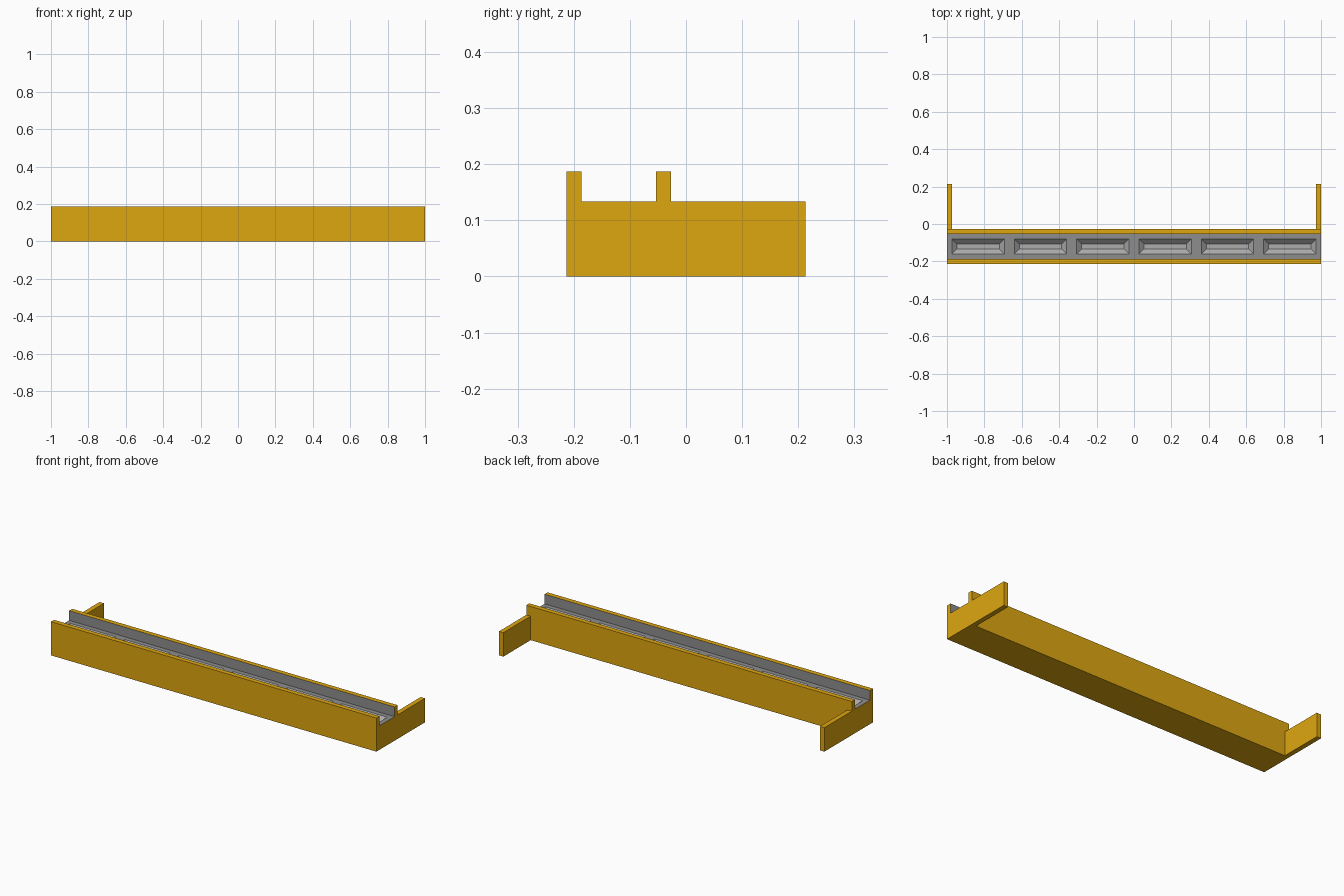
import bpy, bmesh

if "Cube" in bpy.data.objects:
    bpy.data.objects.remove(bpy.data.objects["Cube"])

T = 0.0267                       # wall thickness
Y0, Y1 = -0.2133, -0.0267        # front and back of the channel
TOP, FLOOR, END = 0.187, 0.1333, 1.0
COUNT, PITCH = 6, 1 / 3


def material(name, rgb):
    m = bpy.data.materials.new(name)
    m.diffuse_color = (*rgb, 1)
    m.use_nodes = True
    m.node_tree.nodes["Principled BSDF"].inputs["Base Color"].default_value = m.diffuse_color
    return m


def finish(name, bm, mats):
    me = bpy.data.meshes.new(name)
    bm.to_mesh(me)
    bm.free()
    for m in mats:
        me.materials.append(m)
    ob = bpy.data.objects.new(name, me)
    bpy.context.collection.objects.link(ob)
    return ob


def sweep(bm, profile, xs):
    """Sweep an open y-z profile through the x stations; returns verts and faces."""
    rows = [[bm.verts.new((x, y, z)) for y, z in profile] for x in xs]
    faces = {}
    for i in range(len(xs) - 1):
        a, b = rows[i], rows[i + 1]
        for j in range(len(profile) - 1):
            faces[i, j] = bm.faces.new((a[j], b[j], b[j + 1], a[j + 1]))
    return rows, faces


orange = material("orange", (0.73, 0.38, 0.005))
grey = material("grey", (0.27, 0.27, 0.27))
light = material("light_grey", (0.42, 0.42, 0.42))

# Orange frame: outside of the long channel plus its end caps
bm = bmesh.new()
outer = [(Y1 - T, TOP), (Y1, TOP), (Y1, 0), (Y0, 0), (Y0, TOP), (Y0 + T, TOP)]
rows, _ = sweep(bm, outer, [-END, END])
for row, x in zip(rows, (-END, END)):
    inner = [bm.verts.new((x, y, FLOOR)) for y in (Y0 + T, Y1 - T)]
    loop = row + inner
    bm.faces.new(loop if x < 0 else loop[::-1])
finish("channel_frame", bm, [orange])

# Grey lining with six sloped recesses in the floor
bm = bmesh.new()
lining = [(Y0 + T, TOP), (Y0 + T, FLOOR), (Y0 + 2 * T, FLOOR),
          (Y1 - 2 * T, FLOOR), (Y1 - T, FLOOR), (Y1 - T, TOP)]
xs = [-END]
for i in range(COUNT):
    left = -END + i * PITCH
    xs += [left + T, left + PITCH - T]
xs.append(END)
_, faces = sweep(bm, lining, xs)
bm.normal_update()
wells = [faces[2 * i + 1, 2] for i in range(COUNT)]
rims = bmesh.ops.inset_individual(bm, faces=wells, thickness=T, depth=-T,
                                  use_even_offset=True)["faces"]
for f in wells + rims:
    f.material_index = 1
finish("recessed_lining", bm, [grey, light])

# Side arms reaching back at both ends
for name, s in (("left_arm", -1), ("right_arm", 1)):
    bm = bmesh.new()
    bmesh.ops.create_cube(bm, size=1)
    bmesh.ops.scale(bm, vec=(T, -Y0 - Y1, FLOOR), verts=bm.verts)
    bmesh.ops.translate(bm, vec=(s * (END - T / 2), (Y1 - Y0) / 2, FLOOR / 2),
                        verts=bm.verts)
    finish(name, bm, [orange])
